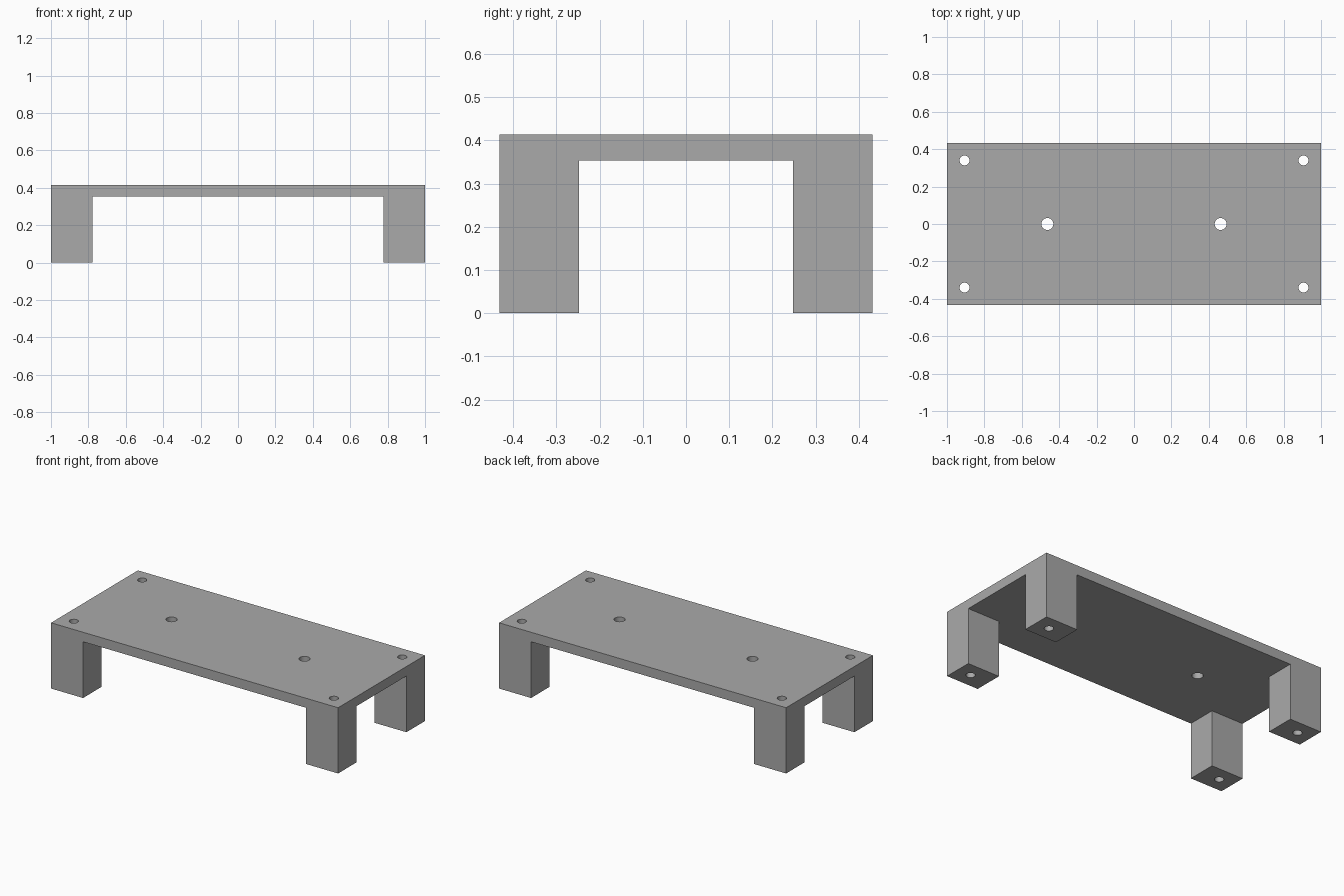
import bpy
import math

cube = bpy.data.objects.get("Cube")
if cube:
    bpy.data.objects.remove(cube, do_unlink=True)

LENGTH, WIDTH, HEIGHT = 2.0, 0.864, 0.414
UNDERSIDE = 0.354              # bottom of the top plate
GAP_X, GAP_Y = 0.777, 0.248    # inner faces of the legs

grey = bpy.data.materials.new("plain grey")
grey.use_nodes = True
colour = (0.40, 0.40, 0.40, 1)
grey.diffuse_color = colour
grey.node_tree.nodes["Principled BSDF"].inputs["Base Color"].default_value = colour


def box(name, size, z):
    bpy.ops.mesh.primitive_cube_add(size=1, location=(0, 0, z))
    ob = bpy.context.object
    ob.name = name
    ob.scale = size
    bpy.ops.object.transform_apply(location=True, rotation=False, scale=True)
    ob.data.materials.append(grey)
    return ob


def drill(name, x, y, radius):
    bpy.ops.mesh.primitive_cylinder_add(vertices=48, radius=radius, depth=1,
                                        location=(x, y, HEIGHT / 2))
    ob = bpy.context.object
    ob.name = name
    ob.data.materials.append(grey)
    return ob


# Solid block that becomes the plate with four legs
stand = box("stand", (LENGTH, WIDTH, HEIGHT), HEIGHT / 2)

# Channels between the legs, along and across
cutters = [
    box("long_channel", (3, 2 * GAP_Y, 2 * UNDERSIDE), 0),
    box("cross_channel", (2 * GAP_X, 3, 2 * UNDERSIDE), 0),
]

# Bolt holes through the legs and the plate
for side in (-1, 1):
    cutters.append(drill("plate_hole", side * 0.463, 0, 0.032))
    for end in (-1, 1):
        cutters.append(drill("leg_hole", side * 0.906, end * 0.34, 0.0265))

bpy.ops.object.select_all(action="DESELECT")
stand.select_set(True)
bpy.context.view_layer.objects.active = stand
for cutter in cutters:
    cut = stand.modifiers.new("cut", "BOOLEAN")
    cut.operation = "DIFFERENCE"
    cut.solver = "EXACT"
    cut.object = cutter
    bpy.ops.object.modifier_apply(modifier=cut.name)
    bpy.data.objects.remove(cutter, do_unlink=True)

bpy.ops.object.shade_smooth_by_angle(angle=math.radians(30))
